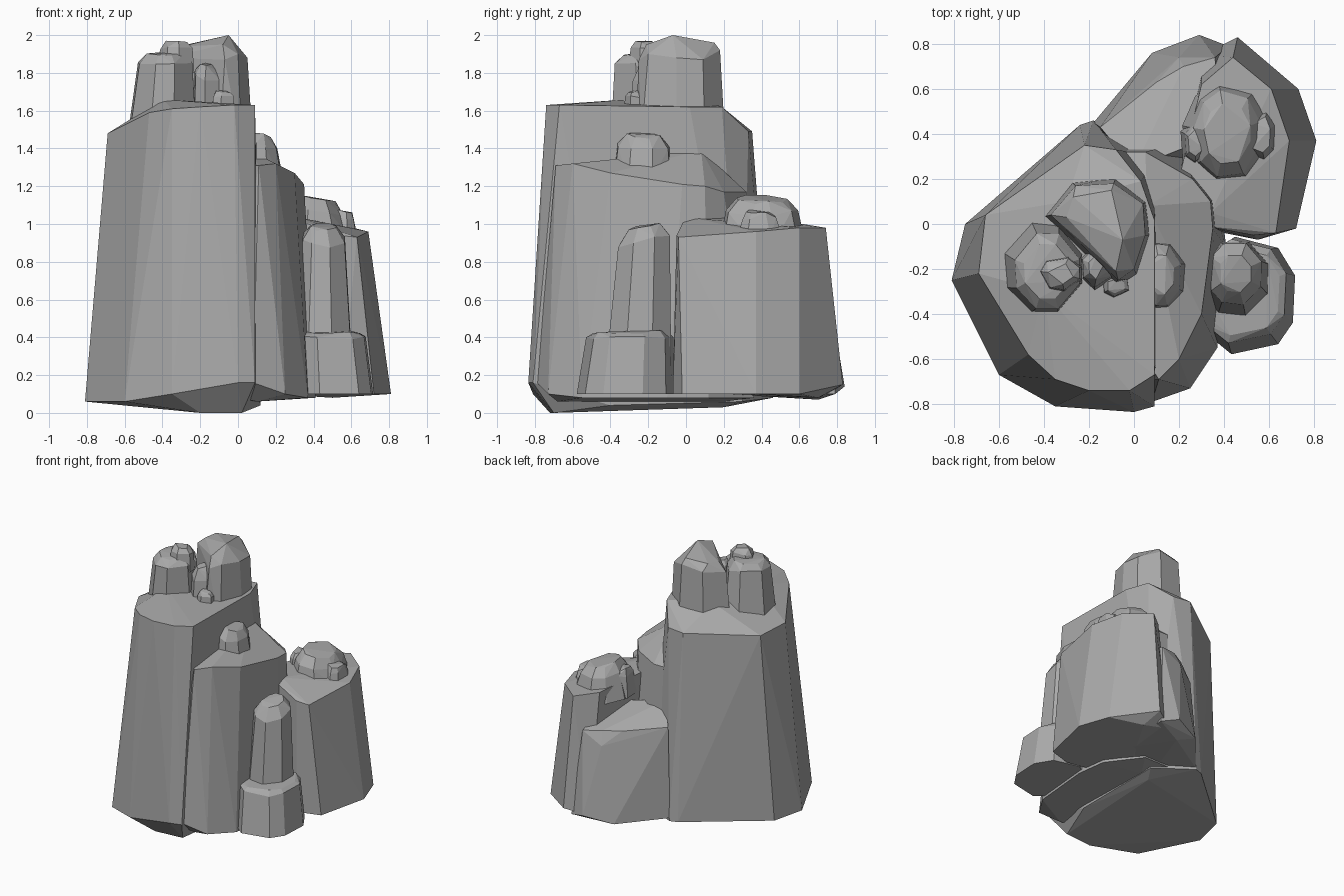
import bpy, bmesh, math, random

stone = bpy.data.materials.new("grey stone")
stone.diffuse_color = (0.40, 0.40, 0.40, 1)


def hull(name, points):
    """Flat-faced rock wrapped around a set of points."""
    bm = bmesh.new()
    for p in points:
        bm.verts.new(p)
    res = bmesh.ops.convex_hull(bm, input=bm.verts)
    loose = {v for v in res["geom_interior"] + res["geom_unused"]
             if isinstance(v, bmesh.types.BMVert) and v.is_valid}
    bmesh.ops.delete(bm, geom=list(loose), context='VERTS')
    bmesh.ops.dissolve_limit(bm, angle_limit=math.radians(4), verts=bm.verts, edges=bm.edges)
    bmesh.ops.recalc_face_normals(bm, faces=bm.faces)
    me = bpy.data.meshes.new(name)
    bm.to_mesh(me)
    bm.free()
    me.materials.append(stone)
    ob = bpy.data.objects.new(name, me)
    bpy.context.collection.objects.link(ob)
    return ob


def boulder(name, x, y, z0, z1, sides=8, chamfer=0.06, cap=0.7, tilt=(0, 0), seed=1):
    """Small rock: x and y are (min, max) at the foot and then at the shoulder."""
    rnd = random.Random(seed)
    pts = []
    for i in range(sides):
        a = math.tau * (i + 0.5 + rnd.uniform(-.2, .2)) / sides
        for (xa, xb, ya, yb, s, z) in (
                (x[0], x[1], y[0], y[1], 1, z0),
                (x[2], x[3], y[2], y[3], 1, z1 - chamfer),
                (x[2], x[3], y[2], y[3], cap, z1)):
            u, v = s * math.cos(a) * 1.04, s * math.sin(a) * 1.04
            top = z > z0
            pts.append(((xa + xb) / 2 + u * (xb - xa) / 2,
                        (ya + yb) / 2 + v * (yb - ya) / 2,
                        z + top * (tilt[0] * u + tilt[1] * v + rnd.uniform(-.012, .012))))
    return hull(name, pts)


# Tallest block
hull("main_rock", [
    (-.81, -.25, .06), (-.6, -.67, .06), (-.35, -.81, .10), (0, -.835, .16), (.09, -.81, .16),
    (.12, -.4, .04), (.1, .3, .06), (-.18, .46, .08), (-.24, .44, .08), (-.75, 0, .06),
    (-.2, -.72, 0), (.02, -.70, 0), (.04, .2, .03),
    (-.69, -.22, 1.48), (-.47, -.58, 1.59), (-.35, -.69, 1.61), (-.2, -.74, 1.62),
    (-.02, -.74, 1.63), (.09, -.67, 1.63), (.09, .02, 1.62), (.03, .19, 1.62),
    (-.08, .33, 1.49), (-.22, .35, 1.49), (-.66, .04, 1.47), (-.4, -.3, 1.66), (-.3, .1, 1.65)])

# Stepped block on the front right
hull("middle_rock", [
    (.08, -.79, .16), (.25, -.73, .1), (.37, -.55, .08), (.41, -.1, .08), (.38, .12, .08),
    (.2, .36, .08), (-.1, .36, .08), (-.1, -.7, .1), (.1, -.68, .06), (.1, .2, .06),
    (.11, -.69, 1.31), (.2, -.6, 1.32), (.30, -.4, 1.27), (.35, -.02, 1.21), (.34, .1, 1.2),
    (.26, .2, 1.17), (.05, .32, 1.17), (-.08, .32, 1.17), (.08, 0, 1.38), (.06, .08, 1.39),
    (.09, -.45, 1.33), (-.08, -.4, 1.3)])

# Low blocks at the back right
hull("right_rock", [
    (.35, -.03, .1), (.55, -.07, .1), (.72, -.02, .1), (.81, .37, .1), (.73, .6, .1),
    (.46, .83, .15), (.3, .75, .1), (.2, .2, .1), (.5, .7, .08),
    (.32, -.01, 1.02), (.53, -.05, .94), (.63, -.04, .93), (.69, .37, .96), (.61, .6, .98),
    (.44, .74, .98), (.3, .62, 1.0), (.2, .2, 1.04), (.34, .05, 1.03)])
hull("back_rock", [
    (-.18, .45, .1), (.08, .76, .1), (.29, .84, .14), (.42, .79, .1), (.4, .3, .1), (0, .2, .1),
    (.2, .7, .07), (-.15, .43, .78), (.1, .63, .76), (.2, .74, .66), (.22, .7, .76),
    (.36, .74, .74), (.38, .4, .84), (0, .25, .88)])

# Tower on the summit
hull("summit_tower", [
    (-.41, .03, 1.4), (-.28, .19, 1.4), (-.08, .21, 1.4), (.06, .1, 1.4), (.08, -.05, 1.4),
    (.02, -.24, 1.4), (-.1, -.27, 1.4),
    (-.37, .04, 1.88), (-.26, .17, 1.9), (-.09, .18, 1.92), (.04, .09, 1.87), (.05, -.05, 1.88),
    (0, -.2, 1.9), (-.07, -.25, 1.87), (-.27, .12, 1.95), (-.1, .15, 1.96), (-.05, -.07, 2.0),
    (-.08, -.21, 1.95), (-.3, .03, 1.94)])

# Smaller rocks: foot and shoulder extents in x and y, then heights
small = [
    ("left_tower", (-.58, -.22, -.53, -.24), (-.40, .02, -.38, -.04), 1.5, 1.9, 8, .05, .72, (.0, .01)),
    ("left_tower_cap", (-.43, -.23, -.41, -.24), (-.31, -.13, -.29, -.15), 1.8, 1.96, 7, .03, .65, (0, 0)),
    ("summit_chip", (-.24, -.07, -.23, -.09), (-.3, -.08, -.28, -.1), 1.55, 1.84, 6, .06, .6, (-.02, .02)),
    ("summit_pebble", (-.15, -.02, -.14, -.02), (-.33, -.22, -.32, -.23), 1.58, 1.70, 6, .03, .7, (0, 0)),
    ("ledge_rock", (.01, .24, .03, .21), (-.38, -.08, -.36, -.09), 1.24, 1.475, 8, .06, .65, (-.02, 0)),
    ("right_cap", (.22, .62, .27, .56), (.18, .63, .21, .59), .9, 1.13, 9, .06, .7, (-.02, 0)),
    ("right_cap_chip", (.48, .64, .5, .62), (.27, .52, .3, .48), .92, 1.06, 7, .03, .8, (-.01, 0)),
    ("right_cap_flake", (.2, .34, .22, .33), (.26, .46, .28, .44), .9, 1.1, 6, .04, .7, (0, 0)),
    ("front_column", (.28, .62, .33, .57), (-.44, -.07, -.36, -.08), .1, .99, 8, .07, .6, (-.01, .03)),
    ("front_column_base", (.28, .72, .28, .68), (-.58, -.06, -.53, -.07), .1, .43, 9, .03, .85, (0, 0)),
]
for i, (name, x, y, z0, z1, sides, ch, cap, tilt) in enumerate(small):
    boulder(name, x, y, z0, z1, sides, ch, cap, tilt, seed=i + 3)
